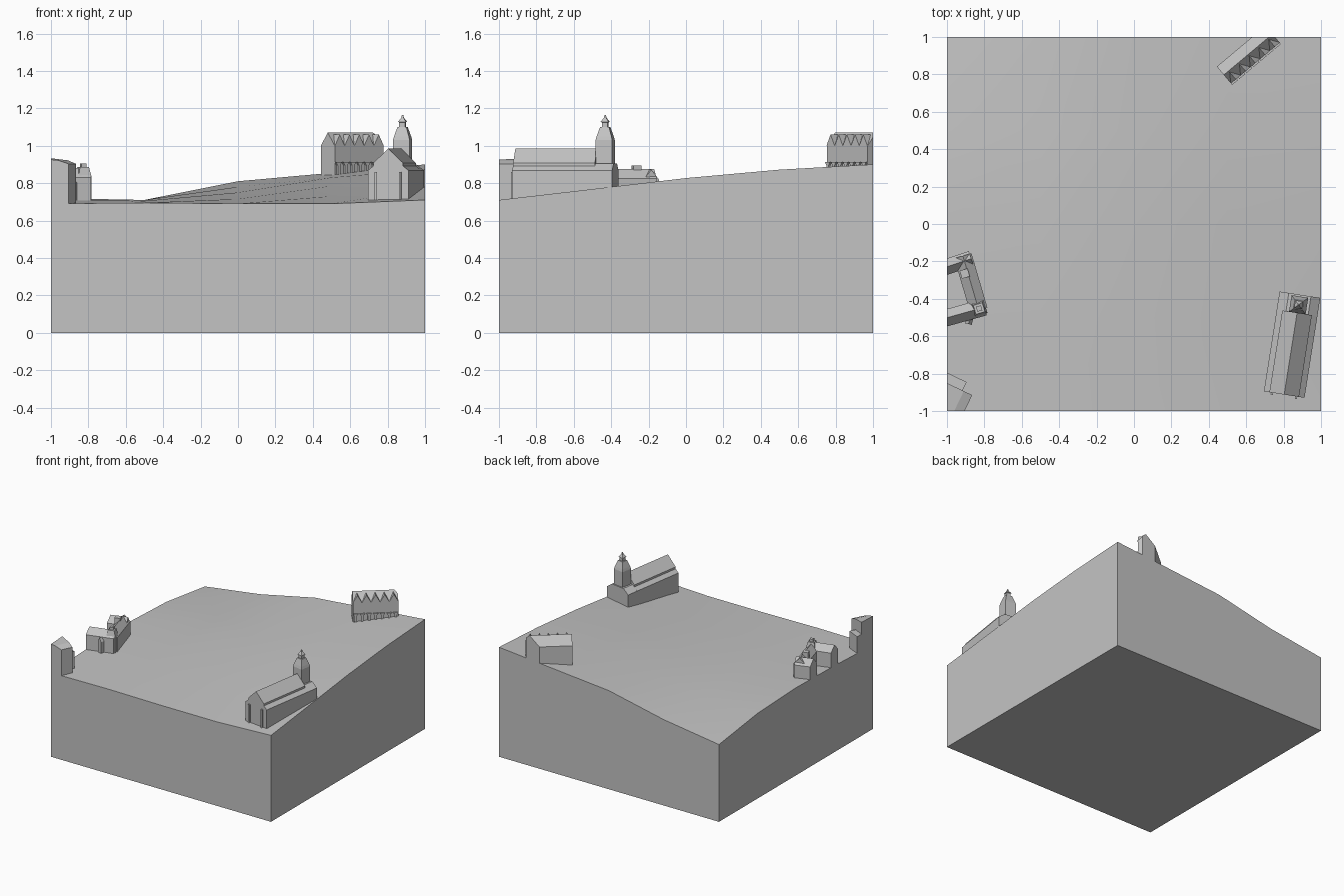
import bpy, bmesh, math
from mathutils import Matrix, Vector

cube = bpy.data.objects.get("Cube")
if cube:
    bpy.data.objects.remove(cube, do_unlink=True)

GREY = (0.55, 0.55, 0.55, 1)
stone = bpy.data.materials.new("plain grey")
stone.use_nodes = True
stone.diffuse_color = GREY
stone.node_tree.nodes["Principled BSDF"].inputs["Base Color"].default_value = GREY


def finish(name, bm):
    """Trim everything to the square plot and make the object."""
    for n in ((1, 0, 0), (-1, 0, 0), (0, 1, 0), (0, -1, 0)):
        if max(v.co.dot(Vector(n)) for v in bm.verts) < 1.0001:
            continue
        cut = bmesh.ops.bisect_plane(bm, geom=bm.verts[:] + bm.edges[:] + bm.faces[:],
                                     plane_co=n, plane_no=n, clear_outer=True)
        rim = [g for g in cut["geom_cut"] if isinstance(g, bmesh.types.BMEdge)]
        if rim:
            bmesh.ops.edgeloop_fill(bm, edges=rim)
    bmesh.ops.recalc_face_normals(bm, faces=bm.faces[:])
    mesh = bpy.data.meshes.new(name)
    bm.to_mesh(mesh)
    bm.free()
    mesh.materials.append(stone)
    ob = bpy.data.objects.new(name, mesh)
    bpy.context.collection.objects.link(ob)
    return ob


def prism(name, profile, start, end):
    """Extrude an (across, height) profile along the ground from start to end."""
    a, b = Vector((*start, 0)), Vector((*end, 0))
    along = (b - a).normalized()
    across = Vector((along.y, -along.x, 0))
    bm = bmesh.new()
    rings = [[bm.verts.new(p + across * x + Vector((0, 0, z))) for x, z in profile]
             for p in (a, b)]
    n = len(profile)
    for i in range(n):
        j = (i + 1) % n
        bm.faces.new((rings[0][i], rings[0][j], rings[1][j], rings[1][i]))
    bm.faces.new(rings[0])
    bm.faces.new(rings[1])
    return finish(name, bm)


def mirrored(half):
    """Close a right-hand half profile with its mirror image."""
    return half + [(-x, z) for x, z in reversed(half) if x > 0]


def house(name, start, end, half, base, eave, ridge):
    return prism(name, mirrored([(half, base), (half, eave), (0, ridge)]), start, end)


def tower(name, centre, degrees, rings):
    """Stack square rings given as (half width, height)."""
    bm = bmesh.new()
    spin = Matrix.Translation((*centre, 0)) @ Matrix.Rotation(math.radians(degrees), 4, "Z")
    loops = [[bm.verts.new(spin @ Vector((sx * h, sy * h, z)))
              for sx, sy in ((-1, -1), (1, -1), (1, 1), (-1, 1))] for h, z in rings]
    for low, high in zip(loops, loops[1:]):
        for i in range(4):
            j = (i + 1) % 4
            bm.faces.new((low[i], low[j], high[j], high[i]))
    bm.faces.new(loops[0])
    bm.faces.new(loops[-1])
    return finish(name, bm)


# Sloping ground block: rows run from front to back, columns from -x to +x
HEIGHTS = [(.69, .695, .69, .69, .71),
           (.71, .705, .715, .73, .768),
           (.72, .71, .75, .785, .827),
           (.70, .71, .78, .83, .872),
           (.635, .705, .81, .855, .90)]
bm = bmesh.new()
grid = [[bm.verts.new((c / 2 - 1, r / 2 - 1, z)) for c, z in enumerate(row)]
        for r, row in enumerate(HEIGHTS)]
for r in range(4):
    for c in range(4):
        bm.faces.new((grid[r][c], grid[r][c + 1], grid[r + 1][c + 1], grid[r + 1][c]))
rim = [e for e in bm.edges if e.is_boundary]
skirt = bmesh.ops.extrude_edge_only(bm, edges=rim)["geom"]
for v in skirt:
    if isinstance(v, bmesh.types.BMVert):
        v.co.z = 0
bmesh.ops.edgeloop_fill(bm, edges=[e for e in bm.edges if e.is_boundary])
ground = finish("ground_block", bm)
bpy.context.view_layer.objects.active = ground
ground.select_set(True)
bpy.ops.object.shade_smooth_by_angle(angle=math.radians(30))
ground.select_set(False)

# Church: stepped nave, end block and tower
prism("church_nave", mirrored([(.11, .66), (.11, .868), (.08, .892), (.08, .908), (0, .985)]),
      (.803, -.912), (.872, -.475))
prism("church_end_block", mirrored([(.11, .66), (.11, .868), (.06, .905)]),
      (.870, -.487), (.887, -.378))
tower("church_tower", (.88, -.432), -9,
      [(.045, .68), (.045, 1.03), (.040, 1.05), (.024, 1.10), (.016, 1.10), (.016, 1.125),
       (.021, 1.128), (.007, 1.148), (.003, 1.165)])
for side, x in (("left", .868), ("right", .738)):
    prism(side + "_church_buttress", mirrored([(.006, .66), (.006, .86)]),
          (x - .002, -.935 if x > .8 else -.912), (x + .002, -.89))

# Hall with a row of gables and an arcade along its facade
A = math.radians(40)
along, facade = Vector((math.cos(A), math.sin(A))), Vector((math.sin(A), -math.cos(A)))
hall_start, hall_length, hall_half = Vector((.48, .797)), .34, .058
house("hall_body", hall_start, hall_start + along * hall_length, hall_half, .78, 1.0, 1.07)
GABLES = 5
for i in range(GABLES):
    mid = hall_start + along * hall_length * (i + .5) / GABLES
    prism(f"hall_gable_{i + 1}", mirrored([(hall_length / GABLES / 2, 1.0), (0, 1.06)]),
          mid + facade * (hall_half + .002), mid + facade * .005)
for i in range(7):
    mid = hall_start + along * (.02 + i * .05)
    prism(f"hall_arcade_pier_{i + 1}",
          mirrored([(.009, .78), (.009, .895), (.020, .912)]),
          mid + facade * (hall_half + .012), mid + facade * .04)

# Courtyard house: three gabled wings, corner tower and chimneys
house("courtyard_long_wing", (-.915, -.17), (-.83, -.46), .048, .66, .825, .875)
house("courtyard_front_wing", (-.80, -.445), (-1.05, -.515), .045, .66, .83, .88)
house("courtyard_back_wing", (-.87, -.185), (-1.05, -.245), .042, .66, .82, .872)
tower("courtyard_corner_tower", (-.828, -.452), 17,
      [(.036, .66), (.036, .835), (.025, .885), (.014, .885), (.014, .905)])
tower("courtyard_chimney", (-.905, -.265), 17, [(.022, .70), (.022, .893)])
house("courtyard_porch", (-.885, -.535), (-.87, -.47), .018, .66, .80, .83)

# Corner house with a shallow rising roof and a low annex
prism("corner_house", [(0, .65), (0, .903), (.05, .922), (.15, .933), (.30, .935), (.30, .65)],
      (-.865, -.915), (-.973, -1.14))
prism("corner_house_annex", [(0, .65), (0, .835), (.30, .835), (.30, .65)],
      (-.895, -.845), (-.93, -.918))
